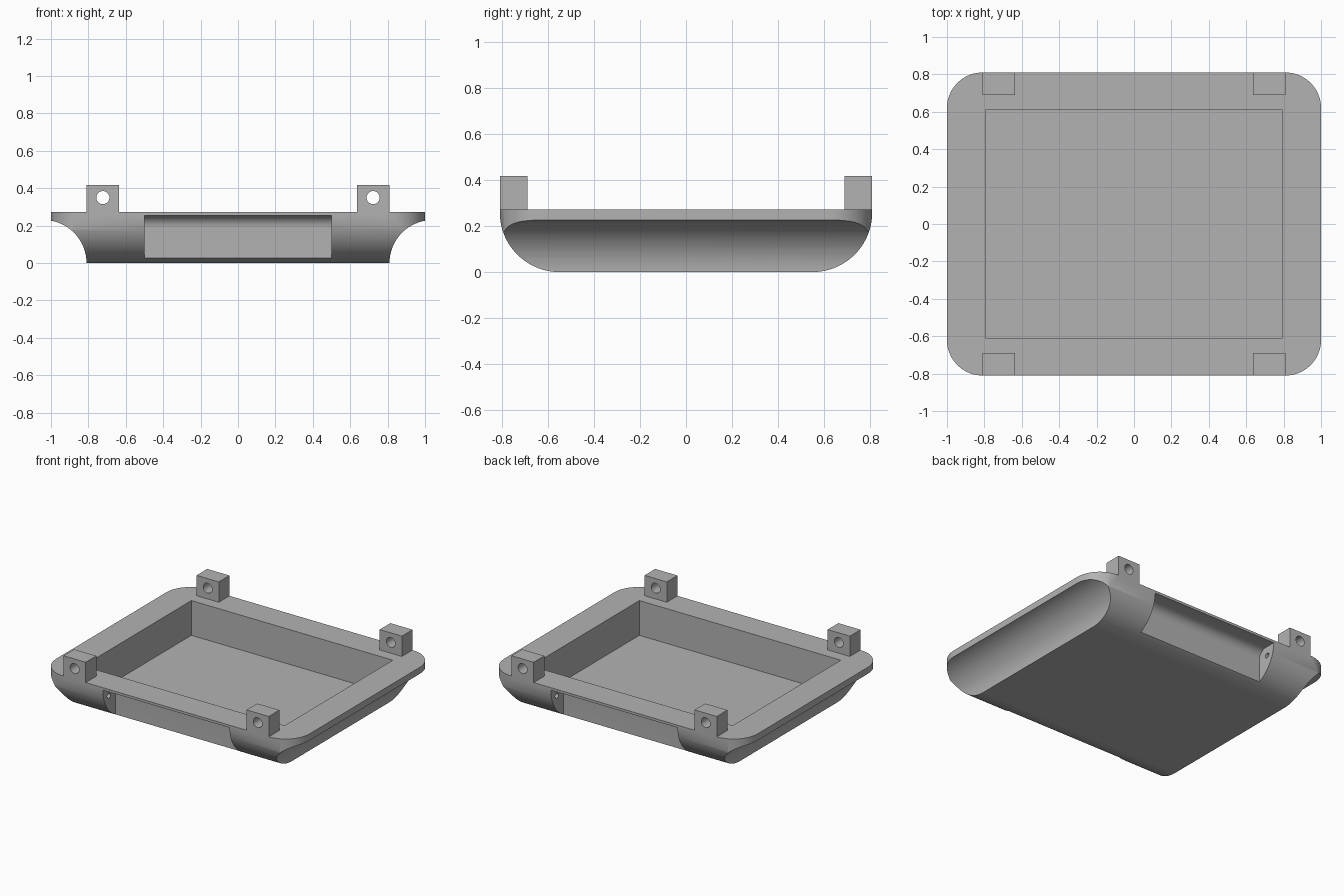
import bpy, bmesh
from math import cos, sin, pi, radians
from mathutils import Vector

cube = bpy.data.objects.get("Cube")
if cube:
    bpy.data.objects.remove(cube, do_unlink=True)

grey = bpy.data.materials.new("plain grey")
grey.use_nodes = True
colour = (0.45, 0.45, 0.45, 1)
grey.diffuse_color = colour
grey.node_tree.nodes["Principled BSDF"].inputs["Base Color"].default_value = colour

HALF_X, HALF_Y, TOP = 1.0, 0.81, 0.273


def arc(cx, cy, r, start, end, steps=24):
    """Points on an arc, angles in degrees."""
    angles = [radians(start + (end - start) * i / steps) for i in range(steps + 1)]
    return [(cx + r * cos(a), cy + r * sin(a)) for a in angles]


def prism(name, points, axis, low, high):
    """Extrude a 2D outline along an axis."""
    place = {"x": lambda p: (low, p[0], p[1]),
             "y": lambda p: (p[0], low, p[1]),
             "z": lambda p: (p[0], p[1], low)}[axis]
    bm = bmesh.new()
    face = bm.faces.new([bm.verts.new(place(p)) for p in points])
    moved = bmesh.ops.extrude_face_region(bm, geom=[face], use_keep_orig=True)
    shift = Vector([high - low if a == axis else 0 for a in "xyz"])
    bmesh.ops.translate(bm, vec=shift,
                        verts=[v for v in moved["geom"] if isinstance(v, bmesh.types.BMVert)])
    bmesh.ops.recalc_face_normals(bm, faces=bm.faces)
    mesh = bpy.data.meshes.new(name)
    bm.to_mesh(mesh)
    bm.free()
    mesh.materials.append(grey)
    obj = bpy.data.objects.new(name, mesh)
    bpy.context.collection.objects.link(obj)
    return obj


def rod(name, axis, u, v, r, low, high, steps=48):
    return prism(name, arc(u, v, r, 0, 360, steps)[:-1], axis, low, high)


def rect(u0, u1, v0, v1):
    return [(u0, v0), (u1, v0), (u1, v1), (u0, v1)]


def activate(obj):
    bpy.ops.object.select_all(action="DESELECT")
    obj.select_set(True)
    bpy.context.view_layer.objects.active = obj


def cut(obj, tool, operation="DIFFERENCE"):
    tool.hide_render = True
    mod = obj.modifiers.new("cut", "BOOLEAN")
    mod.operation, mod.object, mod.solver = operation, tool, "EXACT"
    activate(obj)
    bpy.ops.object.modifier_apply(modifier=mod.name)
    bpy.data.objects.remove(tool, do_unlink=True)


def smooth(obj):
    activate(obj)
    bpy.ops.object.shade_smooth_by_angle(angle=radians(30))


# Tray body: rounded plan crossed with a round-bottomed side profile
corner = 0.19
cx, cy = HALF_X - corner, HALF_Y - corner
plan = (arc(cx, cy, corner, 0, 90) + arc(-cx, cy, corner, 90, 180)
        + arc(-cx, -cy, corner, 180, 270) + arc(cx, -cy, corner, 270, 360))
tray = prism("tray_body", plan, "z", -0.1, TOP)
belly = 0.26
by = HALF_Y - belly
profile = (arc(-by, belly, belly, 180, 270, 32) + arc(by, belly, belly, 270, 360, 32)
           + [(HALF_Y, 0.4), (-HALF_Y, 0.4)])
cut(tray, prism("side_profile", profile, "x", -1.2, 1.2), "INTERSECT")

# Scooped grips along both sides
for side in (-1, 1):
    cut(tray, rod("grip_cutter", "y", side * 1.04, 0, 0.23, -1, 1, 96))

# Open cavity
cut(tray, prism("cavity_cutter", rect(-0.795, 0.795, -0.61, 0.61), "z", 0.025, 0.5))

# Front and back recesses with a rounded ceiling, and pin holes in their ends
wall, ceiling, fillet = 0.665, 0.255, 0.065
for side in (-1, 1):
    outline = ([(0.9, ceiling)] + arc(wall + fillet, ceiling - fillet, fillet, 90, 180, 12)
               + [(wall, 0.03), (wall, -0.05), (0.9, -0.05)])
    outline = [(side * y, z) for y, z in outline]
    cut(tray, prism("recess_cutter", outline, "x", -0.5, 0.5))
    cut(tray, rod("pin_cutter", "x", side * 0.742, 0.19, 0.018, -0.58, 0.58, 24))
smooth(tray)

# Four drilled mounting lugs
for sx, left_right in ((-1, "right"), (1, "left")):
    for sy, end in ((-1, "front"), (1, "back")):
        x0, x1 = sorted((sx * 0.635, sx * 0.81))
        y0, y1 = sorted((sy * 0.69, sy * HALF_Y))
        lug = prism(f"{end}_{left_right}_lug", rect(x0, x1, y0, y1), "z", TOP, 0.418)
        cut(lug, rod("lug_hole_cutter", "y", sx * 0.7225, 0.35, 0.035, y0 - 0.1, y1 + 0.1, 32))
        smooth(lug)
